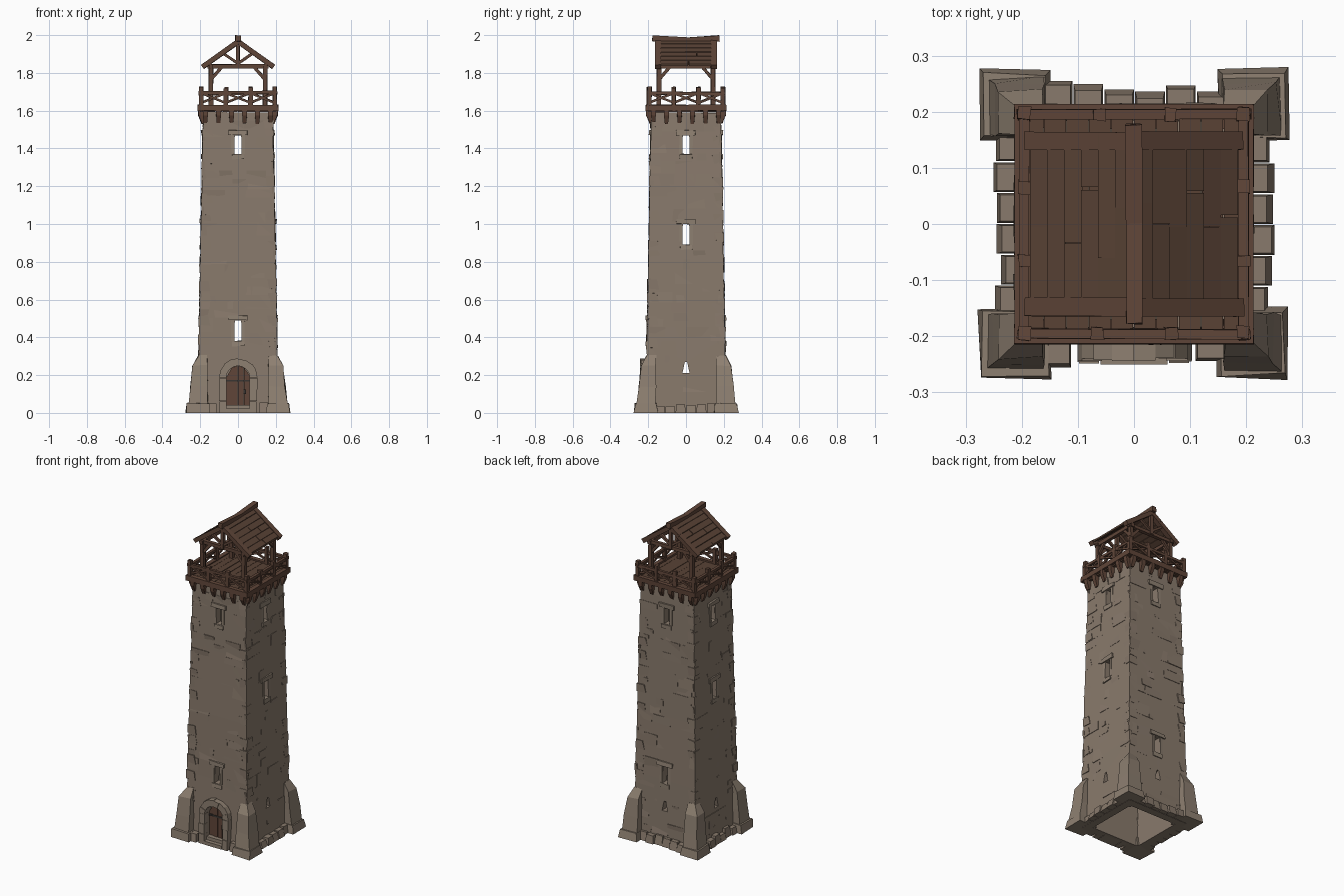
import bpy, bmesh, math, random
from mathutils import Vector, Matrix

random.seed(7)
if "Cube" in bpy.data.objects:
    bpy.data.objects.remove(bpy.data.objects["Cube"])
SIDES = [Matrix.Rotation(k * math.pi / 2, 4, 'Z') for k in range(4)]  # front, +x, back, -x


def material(name, rgb):
    m = bpy.data.materials.new(name)
    m.use_nodes = True
    m.diffuse_color = (*rgb, 1)
    m.node_tree.nodes["Principled BSDF"].inputs["Base Color"].default_value = (*rgb, 1)
    return m


STONE = material("warm grey stone", (0.25, 0.195, 0.15))
TRIM = material("pale trim stone", (0.27, 0.215, 0.165))
BEAM = material("brown timber", (0.115, 0.06, 0.04))
BOARD = material("dark roof boards", (0.1, 0.055, 0.036))
IRON = material("dark iron", (0.04, 0.035, 0.032))


def rnd(j):
    return random.uniform(-j, j)


def loft(bm, rings, M=Matrix(), j=0):
    """Closed skin through matching rings of points, capped at both ends."""
    vs = [[bm.verts.new(M @ (Vector(p) + Vector((rnd(j), rnd(j), rnd(j))))) for p in r] for r in rings]
    n = len(vs[0])
    for a, b in zip(vs, vs[1:]):
        for i in range(n):
            bm.faces.new((a[i], a[(i + 1) % n], b[(i + 1) % n], b[i]))
    bm.faces.new(vs[0][::-1])
    bm.faces.new(vs[-1])


def rect(x0, x1, y0, y1, z):
    return [(x0, y0, z), (x1, y0, z), (x1, y1, z), (x0, y1, z)]


def square(h, z):
    return rect(-h, h, -h, h, z)


def block(bm, u, out, z, M=Matrix(), j=0):
    """Box on a wall: u across, out away from the axis, z up."""
    loft(bm, [rect(u[0], u[1], -out[1], -out[0], h) for h in z], M, j)


def prism(bm, pts, out, M=Matrix(), j=0):
    loft(bm, [[(u, -o, z) for u, z in pts] for o in out], M, j)


def beam(bm, a, b, w, h, M=Matrix(), j=0.0015):
    a, b = Vector(a), Vector(b)
    d = (b - a).normalized()
    s = d.cross((0, 0, 1))
    s = s.normalized() if s.length > 0.01 else Vector((1, 0, 0))
    t = s.cross(d)
    loft(bm, [[p + s * w / 2 * x + t * h / 2 * y for x, y in ((-1, -1), (1, -1), (1, 1), (-1, 1))]
              for p in (a, b)], M, j)


def finish(bm, name, mat):
    bmesh.ops.recalc_face_normals(bm, faces=bm.faces)
    me = bpy.data.meshes.new(name)
    bm.to_mesh(me)
    bm.free()
    ob = bpy.data.objects.new(name, me)
    me.materials.append(mat)
    bpy.context.collection.objects.link(ob)
    return ob


def wall(z):
    return 0.213 - 0.0185 * z


# Windows per side: (centre height, height)
HIGH, MID, LOW, SLIT = (1.42, 0.1), (0.945, 0.11), (0.435, 0.11), (0.24, 0.06)
WINDOWS = [(HIGH, LOW), (HIGH, MID, SLIT), (HIGH, LOW, SLIT), (HIGH, MID, SLIT)]
ARCH_Z, ARCH_R = 0.187, 0.062
arc = [(math.cos(math.pi * i / 8), math.sin(math.pi * i / 8)) for i in range(9)]

# Hollow tower shell with window and door openings
bm = bmesh.new()
loft(bm, [square(wall(z), z) for z in (0, 0.4, 0.8, 1.2, 1.59)], j=0.002)
shell = finish(bm, "tower_walls", STONE)
bm = bmesh.new()
loft(bm, [square(0.165, -0.1), square(0.145, 1.57)])
hollow = finish(bm, "hollow_cutter", STONE)
bm = bmesh.new()
for M, wins in zip(SIDES, WINDOWS):
    for c, h in wins:
        w = 0.019
        top = 0.006 if c == SLIT[0] else w - 0.002
        prism(bm, [(-w, c - h / 2), (w, c - h / 2), (top, c + h / 2), (-top, c + h / 2)], (0.1, 0.3), M)
prism(bm, [(ARCH_R, -0.05)] + [(x * ARCH_R, ARCH_Z + y * ARCH_R) for x, y in arc] + [(-ARCH_R, -0.05)],
      (0.183, 0.3))
openings = finish(bm, "openings_cutter", STONE)
bpy.context.view_layer.objects.active = shell
for cutter in (hollow, openings):
    cutter.hide_render = True
    mod = shell.modifiers.new("cut", 'BOOLEAN')
    mod.operation, mod.solver, mod.object = 'DIFFERENCE', 'EXACT', cutter
    bpy.ops.object.modifier_apply(modifier=mod.name)
    bpy.data.objects.remove(cutter)

# Uneven facing stones: tilted slabs that rise out of the wall at some corners
bm = bmesh.new()
for k, M in enumerate(SIDES):
    z = 0.06
    while z < 1.54:
        dz = random.uniform(0.035, 0.075)
        u = -wall(z)
        while u < wall(z) - 0.02:
            e = min(u + random.uniform(0.05, 0.14), wall(z))
            clear = all(e < -0.03 or u > 0.03 or z > c + h / 2 + 0.01 or z + dz < c - h / 2 - 0.01
                        for c, h in WINDOWS[k])
            if k == 0 and z < 0.3 and e > -0.1 and u < 0.1:
                clear = False
            if clear and random.random() < 0.5:
                loft(bm, [[(x, -wall(h) + 0.012, h), (x2, -wall(h) + 0.012, h),
                           (x2, -wall(h) - random.uniform(-0.005, 0.005), h),
                           (x, -wall(h) - random.uniform(-0.005, 0.005), h)]
                          for x, x2, h in ((u, e, z), (u + rnd(0.008), e + rnd(0.008), min(z + dz, 1.56)))], M)
            u = e + 0.003
        z += dz + 0.003
    # Corner stones
    for i in range(11):
        z = 0.34 + i * 0.11 + rnd(0.03)
        w = wall(z) + random.uniform(0, 0.004)
        loft(bm, [rect(w - 0.06, w, w - 0.04, w, z), rect(w - 0.05, w, w - 0.05, w, z + 0.05)], M, 0.003)
finish(bm, "facing_stones", STONE)

# Lintels, sills and jambs
bm = bmesh.new()
for M, wins in zip(SIDES, WINDOWS):
    for c, h in wins:
        if c == SLIT[0]:
            continue
        w, t, b = wall(c), c + h / 2, c - h / 2
        block(bm, (-0.052, 0.05), (w - 0.02, w + 0.008), (t, t + 0.026), M, 0.003)
        block(bm, (-0.033, 0.033), (w - 0.02, w + 0.008), (b - 0.026, b), M, 0.003)
        for s in (-1, 1):
            block(bm, sorted((s * 0.019, s * 0.036)), (w - 0.02, w + 0.003), (b, t), M, 0.0015)
finish(bm, "window_surrounds", TRIM)

# Corner buttresses on footing stones
bm = bmesh.new()
for M in SIDES:
    loft(bm, [rect(0.16, x, 0.16, x, z) for x, z in ((0.262, 0.03), (0.25, 0.14), (0.239, 0.25), (0.208, 0.305))],
         M, 0.004)
    loft(bm, [rect(0.15, 0.276, 0.15, 0.276, 0), rect(0.155, 0.268, 0.155, 0.268, 0.052)], M, 0.004)
for ob_z in [v for v in bm.verts if v.co.z < 0.01]:
    ob_z.co.z = 0
finish(bm, "corner_buttresses", TRIM)

# Rough plinth between the buttresses
bm = bmesh.new()
for k, M in enumerate(SIDES):
    for i in range(6):
        u = -0.165 + i * 0.055
        if k == 0 and 0 < i < 5:
            continue
        o = random.uniform(0.235, 0.256)
        loft(bm, [rect(u, u + 0.053, -o, -0.18, 0),
                  rect(u + 0.003, u + 0.05, -o + 0.008 + rnd(0.005), -0.18, random.uniform(0.035, 0.06))], M)
finish(bm, "plinth_stones", STONE)

# Door surround: jamb stones and arch wedges
bm = bmesh.new()
for s in (-1, 1):
    for i in range(3):
        z = i * ARCH_Z / 3
        block(bm, sorted((s * ARCH_R, s * (0.1 + rnd(0.004)))), (0.18, 0.247 + rnd(0.004)),
              (z, z + ARCH_Z / 3 - 0.001))
for (x, y), (x2, y2) in zip(arc, arc[1:]):
    r = 0.102 + rnd(0.003)
    prism(bm, [(x * ARCH_R, ARCH_Z + y * ARCH_R), (x * r, ARCH_Z + y * r),
               (x2 * r, ARCH_Z + y2 * r), (x2 * ARCH_R, ARCH_Z + y2 * ARCH_R)], (0.19, 0.243 + rnd(0.004)))
block(bm, (-0.06, 0.06), (0.17, 0.25), (0, 0.022))
block(bm, (-0.06, 0.06), (0.17, 0.225), (0.022, 0.042))
finish(bm, "door_surround", TRIM)

# Plank door with strap and ring
bm = bmesh.new()
for i in range(4):
    u, e = -0.062 + i * 0.031, -0.0325 + i * 0.031
    tops = [ARCH_Z + math.sqrt(max(0, ARCH_R ** 2 - x * x)) for x in (u, e)]
    prism(bm, [(u, 0.03), (e, 0.03), (e, tops[1]), (u, tops[0])], (0.18, 0.197 + rnd(0.002)))
finish(bm, "door_planks", BEAM)
bm = bmesh.new()
block(bm, (-0.06, 0.06), (0.19, 0.202), (0.165, 0.175))
block(bm, (0.03, 0.042), (0.19, 0.206), (0.1, 0.125))
finish(bm, "door_ironwork", IRON)

# Corbels and deck frame
bm = bmesh.new()
for M in SIDES:
    for i in range(6):
        u = -0.172 + i * 0.0688
        loft(bm, [rect(u - 0.009, u + 0.009, -0.192, -0.17, 1.535 + rnd(0.006)),
                  rect(u - 0.013, u + 0.013, -0.21, -0.17, 1.575),
                  rect(u - 0.013, u + 0.013, -0.211, -0.17, 1.605)], M, 0.0015)
    beam(bm, (-0.213, -0.2, 1.615), (0.213, -0.2, 1.615), 0.026, 0.032, M)
finish(bm, "deck_frame_and_corbels", BEAM)
bm = bmesh.new()
for i in range(10):
    x = -0.2 + i * 0.04
    block(bm, (x, x + 0.0385), (-0.198, 0.198), (1.592, 1.622 + rnd(0.002)))
finish(bm, "deck_boards", BOARD)

# Railing with crossed braces
bm = bmesh.new()
posts = (-0.195, -0.065, 0.065, 0.195)
for M in SIDES:
    for u in posts[:3]:
        beam(bm, (u, -0.195, 1.6), (u + rnd(0.004), -0.195, 1.722 + rnd(0.006)), 0.021, 0.023, M, 0.002)
        a, b = u + 0.008, u + 0.122
        beam(bm, (a, -0.193, 1.645), (b, -0.193, 1.69), 0.01, 0.011, M)
        beam(bm, (a, -0.199, 1.69), (b, -0.199, 1.645), 0.01, 0.011, M)
    beam(bm, (-0.208, -0.196, 1.694), (0.208, -0.196, 1.694 + rnd(0.005)), 0.017, 0.017, M)
finish(bm, "railing", BEAM)

# Roof posts, plates and knee braces
bm = bmesh.new()
for M in SIDES:
    beam(bm, (0.143, -0.143, 1.61), (0.143, -0.143, 1.84), 0.023, 0.023, M)
    beam(bm, (-0.162, -0.143, 1.835), (0.162, -0.143, 1.835), 0.02, 0.022, M)
    for s in (-1, 1):
        beam(bm, (s * 0.143, -0.143, 1.765), (s * 0.085, -0.143, 1.832), 0.014, 0.016, M)
# Gable trusses and ridge
for y in (-0.148, 0.148):
    beam(bm, (0, y, 1.83), (0, y, 1.975), 0.02, 0.02)
    for s in (-1, 1):
        beam(bm, (0, y, 1.966), (s * 0.188, y, 1.832), 0.032, 0.026)
        beam(bm, (0, y, 1.85), (s * 0.075, y, 1.902), 0.014, 0.014)
    beam(bm, (0, 0, 1.972), (0, 1.2 * y, 1.983), 0.029, 0.032)
finish(bm, "roof_frame", BEAM)

# Overlapping roof boards
bm = bmesh.new()
for s in (-1, 1):
    for i in range(6):
        t0, t1 = i / 6, (i + 1.12) / 6
        p, q = ((s * 0.182 * t, 1.974 - 0.132 * t) for t in (t0, t1))
        for y0, y1 in ((-0.16, rnd(0.07)), (None, 0.16)):
            y0 = cut + 0.002 if y0 is None else y0
            cut = y1
            lift = rnd(0.002)
            prism(bm, [(p[0], p[1] - 0.008), (q[0], q[1] - 0.004), (q[0], q[1] + 0.007 + lift), (p[0], p[1] + 0.003)],
                  (-y0 + rnd(0.004), -y1 + rnd(0.004)))
finish(bm, "roof_boards", BOARD)
